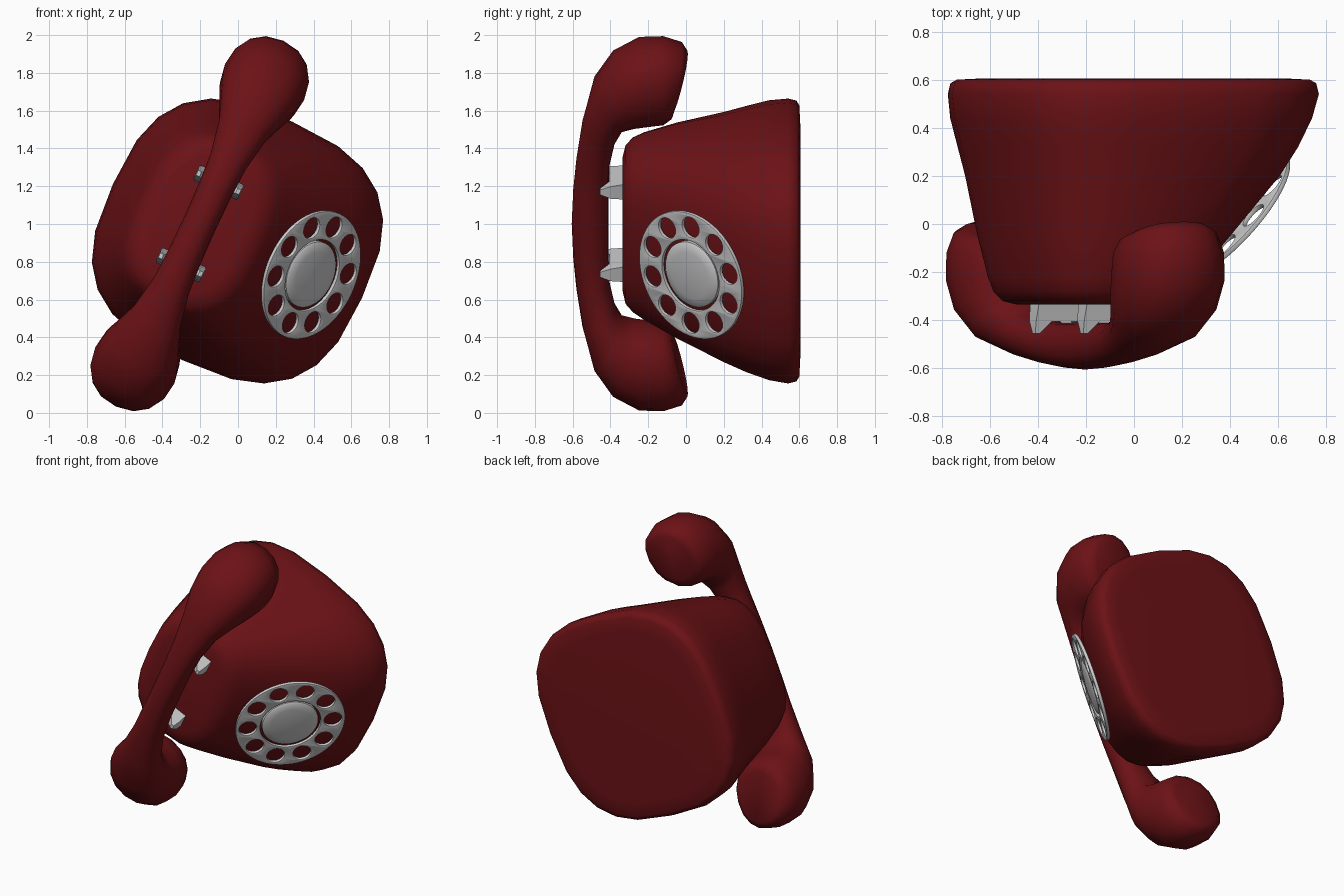
import bpy, bmesh, math
from mathutils import Matrix, Vector

if "Cube" in bpy.data.objects:
    bpy.data.objects.remove(bpy.data.objects["Cube"])

# Phone is modelled upright (x = dial side, y = handset length, z = up), then tipped on its back and tilted
TILT = math.radians(24.6)
c, s = math.cos(TILT), math.sin(TILT)
WORLD = Matrix(((c, s, 0, 0), (0, 0, -1, 0), (-s, c, 0, 1), (0, 0, 0, 1)))
MID = -0.083      # symmetry plane along the handset
REST = -0.185     # handset line across the phone

red = bpy.data.materials.new("dark_red")
red.diffuse_color = (0.15, 0.006, 0.008, 1)
red.use_nodes = True
red.node_tree.nodes["Principled BSDF"].inputs["Base Color"].default_value = red.diffuse_color


def finish(name, bm, mat=None, local=Matrix(), angle=50):
    bmesh.ops.recalc_face_normals(bm, faces=bm.faces)
    bm.transform(WORLD @ local)
    me = bpy.data.meshes.new(name)
    bm.to_mesh(me)
    bm.free()
    ob = bpy.data.objects.new(name, me)
    bpy.context.collection.objects.link(ob)
    if mat:
        me.materials.append(mat)
    bpy.ops.object.select_all(action='DESELECT')
    ob.select_set(True)
    bpy.context.view_layer.objects.active = ob
    bpy.ops.object.shade_smooth_by_angle(angle=math.radians(angle))
    return ob


def loft(rings):
    bm = bmesh.new()
    loops = [[bm.verts.new(p) for p in r] for r in rings]
    n = len(loops[0])
    for a, b in zip(loops, loops[1:]):
        for i in range(n):
            j = (i + 1) % n
            bm.faces.new((a[i], a[j], b[j], b[i]))
    bm.faces.new(loops[0])
    bm.faces.new(loops[-1])
    return bm


def superellipse(n, power):
    out = []
    for i in range(n):
        t = 2 * math.pi * i / n
        out.append(tuple(math.copysign(abs(v) ** (2 / power), v)
                         for v in (math.cos(t), math.sin(t))))
    return out


# Body: rounded-square sections (height, back, front, half length)
sections = [(-0.605, -0.56, 0.63, 0.57), (-0.60, -0.655, 0.725, 0.66),
            (-0.585, -0.68, 0.75, 0.685), (-0.54, -0.69, 0.76, 0.695),
            (-0.44, -0.68, 0.73, 0.685), (-0.32, -0.65, 0.67, 0.655),
            (-0.20, -0.62, 0.59, 0.62), (0.05, -0.57, 0.37, 0.55),
            (0.22, -0.53, 0.22, 0.49), (0.28, -0.51, 0.17, 0.46),
            (0.32, -0.475, 0.125, 0.42), (0.335, -0.42, 0.06, 0.36)]
outline = superellipse(24, 2.8)
finish("body", loft([[((b + f) / 2 + u * (f - b) / 2, MID + v * h, z) for u, v in outline]
                     for z, b, f, h in sections]), red)

# Handset: sections given by outer point, inner point (length, height) and half width
half = [((0, 0.605), (0, 0.41), 0.09), ((0.2, 0.597), (0.19, 0.41), 0.093),
        ((0.38, 0.58), (0.34, 0.405), 0.102), ((0.6, 0.548), (0.48, 0.375), 0.135),
        ((0.83, 0.49), (0.56, 0.335), 0.19), ((0.98, 0.39), (0.58, 0.27), 0.22),
        ((1.06, 0.25), (0.59, 0.2), 0.23), ((1.065, 0.12), (0.60, 0.12), 0.225),
        ((1.035, 0.02), (0.63, 0.08), 0.195), ((0.99, -0.01), (0.67, 0.07), 0.15)]
path = [((-o[0], o[1]), (-i[0], i[1]), w) for o, i, w in reversed(half[1:])] + half
oval = superellipse(16, 2.2)
rings = []
for o, i, w in path:
    o, i = Vector(o), Vector(i)
    m, d = (o + i) / 2, (o - i) / 2
    rings.append([(REST + v * w, MID + m.x + u * d.x, m.y + u * d.y) for u, v in oval])
finish("handset", loft(rings), red)

# Cradle: two bars, each with a tapered prong at both ends
for sign, name in ((1, "cradle_upper"), (-1, "cradle_lower")):
    side = [(0.12, 0.32, 0.045), (0.13, 0.40, 0.035), (0.125, 0.455, 0.014),
            (0.105, 0.455, 0.014), (0.06, 0.405, 0.035)]
    prof = side + [(-x, z, w) for x, z, w in reversed(side)]
    finish(name, loft([[(REST + x, MID + sign * 0.24 + k * w, z) for x, z, w in prof]
                       for k in (-1, 1)]), angle=30)

# Dial frame on the sloping face
DIAL = Matrix.Translation((0.463, MID, -0.03)) @ Matrix.Rotation(math.radians(49.6), 4, 'Y')


# Finger wheel: filled flat curve with ten holes
curve = bpy.data.curves.new("wheel_outline", 'CURVE')
curve.dimensions, curve.fill_mode = '2D', 'BOTH'
curve.extrude, curve.bevel_depth, curve.bevel_resolution = 0.006, 0.005, 1


def circle(cx, cy, r, n):
    sp = curve.splines.new('POLY')
    sp.points.add(n - 1)
    sp.use_cyclic_u = True
    for k, p in enumerate(sp.points):
        t = 2 * math.pi * k / n
        p.co = (cx + r * math.cos(t), cy + r * math.sin(t), 0, 1)


circle(0, 0, 0.352, 64)
circle(0, 0, 0.203, 48)
for k in range(10):
    t = 2 * math.pi * (k + 0.5) / 10
    circle(0.278 * math.cos(t), 0.278 * math.sin(t), 0.063, 24)
helper = bpy.data.objects.new("wheel_outline", curve)
bpy.context.collection.objects.link(helper)
mesh = bpy.data.meshes.new_from_object(helper.evaluated_get(bpy.context.evaluated_depsgraph_get()))
bpy.data.objects.remove(helper)
bm = bmesh.new()
bm.from_mesh(mesh)
bpy.data.meshes.remove(mesh)
bmesh.ops.remove_doubles(bm, verts=bm.verts, dist=0.0005)
finish("finger_wheel", bm, None, DIAL, 40)

# Dial hub: shallow dome
dome = [(0.183, -0.03), (0.183, 0.0), (0.175, 0.008), (0.13, 0.016), (0.07, 0.022), (0.02, 0.024)]
finish("dial_hub", loft([[(r * u, r * v, z) for u, v in superellipse(40, 2)] for r, z in dome]),
       None, DIAL, 40)
